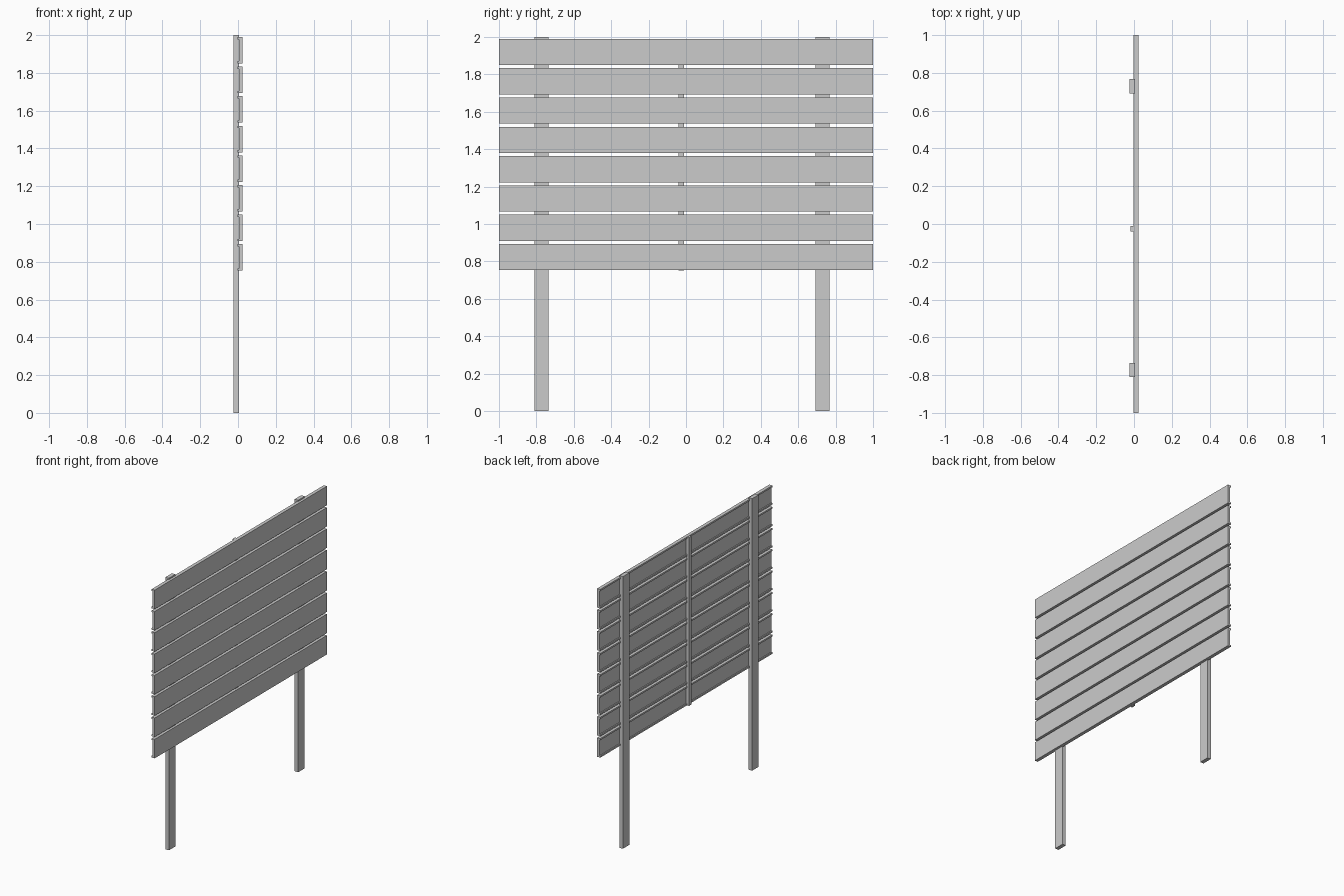
import bpy

if "Cube" in bpy.data.objects:
    bpy.data.objects.remove(bpy.data.objects["Cube"])


def extrude_profile(name, points, y0, y1):
    """Prism along y from an (x, z) outline."""
    n = len(points)
    verts = [(x, y, z) for y in (y0, y1) for x, z in points]
    faces = [tuple(range(n)), tuple(reversed(range(n, 2 * n)))]
    faces += [(i, i + n, (i + 1) % n + n, (i + 1) % n) for i in range(n)]
    mesh = bpy.data.meshes.new(name)
    mesh.from_pydata(verts, [], faces)
    obj = bpy.data.objects.new(name, mesh)
    bpy.context.collection.objects.link(obj)
    bpy.context.view_layer.objects.active = obj
    bpy.ops.object.mode_set(mode='EDIT')
    bpy.ops.mesh.select_all(action='SELECT')
    bpy.ops.mesh.normals_make_consistent(inside=False)
    bpy.ops.object.mode_set(mode='OBJECT')
    return obj


def bar(name, x0, x1, y0, y1, z0, z1):
    return extrude_profile(name, [(x0, z0), (x1, z0), (x1, z1), (x0, z1)], y0, y1)


BACK, SEAT, LIP, FRONT = -0.0235, 0.005, -0.003, 0.0225

# Two upright posts
bar("left_post", BACK, SEAT, -0.81, -0.735, 0, 2)
bar("right_post", BACK, SEAT, 0.692, 0.767, 0, 2)

# Thin batten behind the middle of the boards
bar("middle_batten", -0.018, SEAT, -0.04, -0.01, 0.752, 1.988)

# Horizontal boards with a shallow lip along the top and bottom of the back
HEIGHT, PITCH, RIM = 0.14, 0.1567, 0.012
for i in range(8):
    z0 = 0.753 + i * PITCH
    z1 = z0 + HEIGHT
    extrude_profile(f"board_{i + 1}", [
        (LIP, z0), (FRONT, z0), (FRONT, z1), (LIP, z1),
        (LIP, z1 - RIM), (SEAT, z1 - RIM), (SEAT, z0 + RIM), (LIP, z0 + RIM),
    ], -1, 1)
